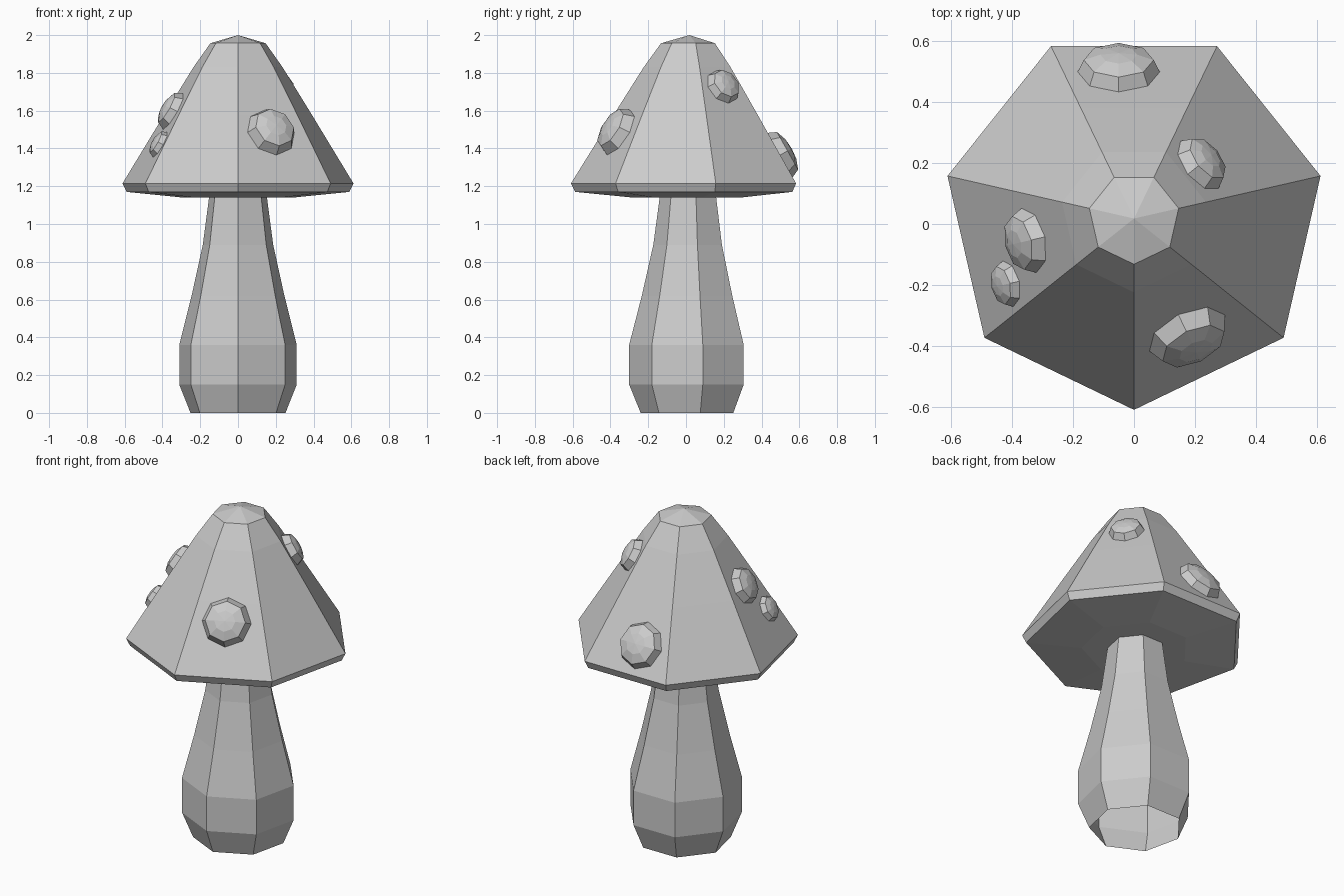
import bpy
import bmesh
from math import sin, cos, pi, radians
from mathutils import Vector, Matrix

cube = bpy.data.objects.get("Cube")
if cube:
    bpy.data.objects.remove(cube, do_unlink=True)

grey = bpy.data.materials.new("plain grey")
grey.use_nodes = True
colour = (0.6, 0.6, 0.6, 1)
grey.diffuse_color = colour
grey.node_tree.nodes["Principled BSDF"].inputs["Base Color"].default_value = colour


def lathe(name, profile, sides, start, matrix):
    """Flat-faced turned shape; a zero radius closes to a point."""
    bm = bmesh.new()
    rings = []
    for r, z in profile:
        if r == 0:
            rings.append([bm.verts.new((0, 0, z))] * sides)
        else:
            angles = [start + 2 * pi * i / sides for i in range(sides)]
            rings.append([bm.verts.new((r * cos(a), r * sin(a), z)) for a in angles])
    for low, high in zip(rings, rings[1:]):
        for i in range(sides):
            j = (i + 1) % sides
            corners = [low[i], low[j], high[j], high[i]]
            bm.faces.new(list(dict.fromkeys(corners)))
    mesh = bpy.data.meshes.new(name)
    bm.to_mesh(mesh)
    bm.free()
    mesh.materials.append(grey)
    obj = bpy.data.objects.new(name, mesh)
    obj.matrix_world = matrix
    bpy.context.collection.objects.link(obj)
    return obj


axis = Matrix.Translation((0, 0.018, 0))

# Stem: open underneath, bulging near the ground
stem = [(0.258, 0), (0.319, 0.15), (0.319, 0.36), (0.252, 0.62),
        (0.191, 0.89), (0.156, 1.15)]
lathe("stem", stem, 7, -pi / 2, axis)

# Cap: underside, rim and pointed dome
cap = [(0, 1.14), (0.3, 1.14), (0.605, 1.17), (0.627, 1.215),
       (0.4, 1.58), (0.242, 1.83), (0.15, 1.957), (0, 2)]
lathe("cap", cap, 7, -pi / 2, axis)

# Spots: faceted buttons lying on the flat sides of the cap
button = [(1, -0.06), (0.8, 0.38), (0.42, 0.52), (0, 0.56)]
spots = [
    # name, middle, radius, heading of the cap side
    ("front_spot", (0.19, -0.39, 1.505), 0.14, -64.3),
    ("back_spot", (-0.05, 0.525, 1.38), 0.143, 90),
    ("left_spot", (0.235, 0.21, 1.74), 0.102, 38.6),
    ("right_large_spot", (-0.37, -0.06, 1.61), 0.112, 192.9),
    ("right_small_spot", (-0.43, -0.2, 1.43), 0.08, 192.9),
]
for name, middle, radius, heading in spots:
    a = radians(heading)
    normal = Vector((cos(a) * 0.872, sin(a) * 0.872, 0.489))
    across = Vector((-sin(a), cos(a), 0))
    uphill = normal.cross(across)
    turn = Matrix((across, uphill, normal)).transposed().to_4x4()
    base = Vector(middle) - normal * radius * 0.28
    place = Matrix.Translation(base) @ turn @ Matrix.Scale(radius, 4)
    lathe(name, button, 8, 0, place)
